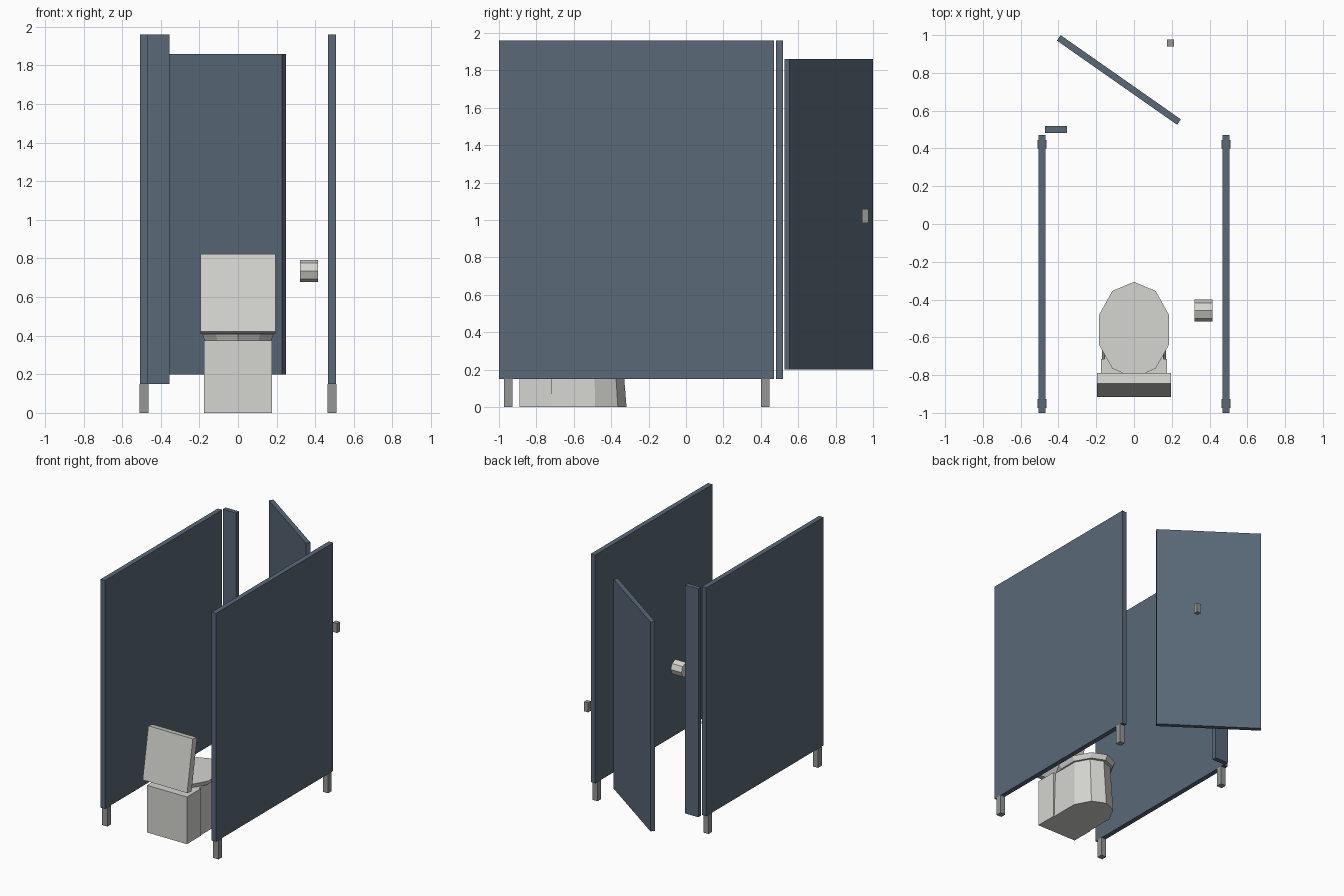
import bpy, bmesh, math
from mathutils import Matrix

old = bpy.data.objects.get("Cube")
if old:
    bpy.data.objects.remove(old, do_unlink=True)


def material(name, rgb):
    m = bpy.data.materials.new(name)
    m.use_nodes = True
    m.diffuse_color = (*rgb, 1)
    m.node_tree.nodes["Principled BSDF"].inputs["Base Color"].default_value = (*rgb, 1)
    return m


SLATE = material("slate panel", (0.10, 0.14, 0.185))
METAL = material("brushed metal", (0.30, 0.31, 0.31))
CERAMIC = material("ceramic", (0.66, 0.66, 0.63))


def finish(name, bm, mat):
    bmesh.ops.recalc_face_normals(bm, faces=bm.faces)
    mesh = bpy.data.meshes.new(name)
    bm.to_mesh(mesh)
    bm.free()
    mesh.materials.append(mat)
    ob = bpy.data.objects.new(name, mesh)
    bpy.context.collection.objects.link(ob)
    return ob


def box(name, center, size, mat, turn=0, axis="Z"):
    bm = bmesh.new()
    place = Matrix.Translation(center) @ Matrix.Rotation(math.radians(turn), 4, axis)
    bmesh.ops.create_cube(bm, size=1, matrix=place @ Matrix.Diagonal((*size, 1)))
    return finish(name, bm, mat)


def loft(name, rings, mat):
    # Skin a stack of equal rings and cap both ends
    bm = bmesh.new()
    loops = [[bm.verts.new(p) for p in ring] for ring in rings]
    n = len(loops[0])
    for low, high in zip(loops, loops[1:]):
        for i in range(n):
            j = (i + 1) % n
            bm.faces.new((low[i], low[j], high[j], high[i]))
    bm.faces.new(loops[0])
    bm.faces.new(loops[-1])
    return finish(name, bm, mat)


def oval(rx, ry, z, square_back=False):
    # Ten-sided oval; the back half can run straight into the pedestal
    ring = []
    for i in range(10):
        a = math.tau * i / 10
        x, y = rx * math.sin(a), -0.56 + ry * math.cos(a)
        if square_back and math.cos(a) < 0:
            x = math.copysign(rx * 0.951, x) if i != 5 else 0
            y = -0.73
            if i in (4, 6):
                x, y = x * 0.6, -0.74
        ring.append((x, y, z))
    return ring


# Side partitions on square feet
for side, s in (("left", 1), ("right", -1)):
    box(f"{side}_partition", (s * 0.487, -0.265, 1.055), (0.039, 1.47, 1.81), SLATE)
    for end, y in (("front", -0.95), ("back", 0.423)):
        box(f"{side}_{end}_foot", (s * 0.487, y, 0.075), (0.046, 0.046, 0.15), METAL)

# Narrow post panel and the door standing open
box("post_panel", (-0.412, 0.499, 1.055), (0.116, 0.037, 1.81), SLATE)
box("door", (-0.08, 0.7625, 1.03), (0.777, 0.035, 1.66), SLATE, -35)
box("door_latch", (0.193, 0.959, 1.022), (0.036, 0.036, 0.075), METAL)

# Toilet: pedestal, bowl, seat rim and leaning tank
box("pedestal", (0, -0.803, 0.187), (0.35, 0.175, 0.374), CERAMIC)
loft("bowl", [oval(0.178, 0.242, 0, True), oval(0.165, 0.212, 0.372, True)], CERAMIC)
loft("seat", [oval(0.178, 0.235, 0.37), oval(0.195, 0.254, 0.408)], CERAMIC)
box("tank", (0, -0.853, 0.617), (0.39, 0.056, 0.408), CERAMIC, -10, "X")

# Paper roll on the left side
loft("paper_roll", [[(x, -0.458 + 0.058 * math.cos(math.tau * i / 8),
                      0.735 + 0.058 * math.sin(math.tau * i / 8)) for i in range(8)]
                    for x in (0.321, 0.415)], CERAMIC)
